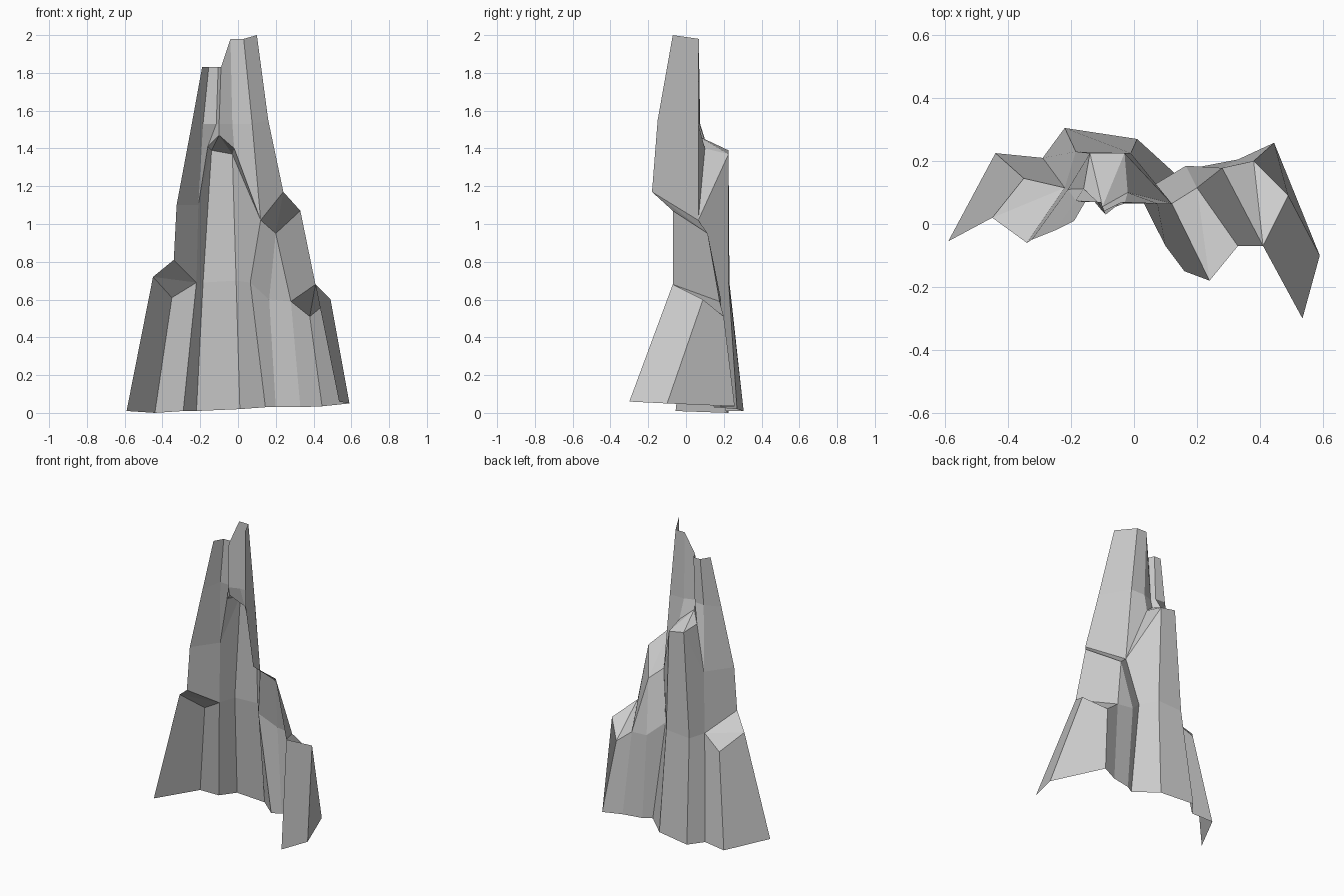
import bpy, bmesh

if "Cube" in bpy.data.objects:
    bpy.data.objects.remove(bpy.data.objects["Cube"])


def cliff(name, columns):
    """Loft flat rock faces between neighbouring ridge lines (left to right).
    A repeated point in a ridge closes that face to a triangle."""
    bm = bmesh.new()
    cache = {}

    def vert(p):
        if p not in cache:
            cache[p] = bm.verts.new(p)
        return cache[p]

    for a, b in zip(columns, columns[1:]):
        for i in range(len(a) - 1):
            ring = list(dict.fromkeys([a[i], a[i + 1], b[i + 1], b[i]]))
            if len(ring) > 2:
                bm.faces.new([vert(p) for p in ring])
    me = bpy.data.meshes.new(name)
    bm.to_mesh(me)
    bm.free()
    ob = bpy.data.objects.new(name, me)
    bpy.context.collection.objects.link(ob)
    return ob


def ledge(name, outer_left, outer_right, inner_right, inner_left):
    """Sloping ledge, folded from outer_left to inner_right."""
    cliff(name, [[outer_left, inner_left, inner_left],
                 [outer_left, inner_right, inner_right],
                 [outer_right, inner_right, inner_right]])


# Corners shared by several parts
left_in, left_back = (-.22, .115, .69), (-.34, -.06, .81)
left_out, left_front = (-.45, .02, .72), (-.35, .145, .61)
pillar_foot, pillar_mid = (-.22, .305, .01), (-.185, .23, .69)
pillar_l, pillar_r = (-.14, .225, 1.39), (-.03, .225, 1.37)
crown_l, crown_m, crown_r = (-.16, .112, 1.41), (-.1, .055, 1.47), (-.02, .1, 1.4)
left_ridge = (-.21, .11, 1.1)
mid_l, mid_front = (.12, .065, 1.02), (.2, .115, .95)
mid_out, mid_back = (.33, -.07, 1.07), (.24, -.18, 1.17)
low_l, low_front = (.28, .178, .59), (.38, .2, .51)
low_out, low_back = (.49, .09, .6), (.41, -.07, .68)
gully_l = [(.145, .147, .03), (.065, .125, .69), mid_l]
gully_r = [(.2, .18, .03), (.165, .185, .6), mid_front]

# Left buttress and its ledge
cliff("left_buttress", [
    [(-.59, -.055, .01), left_out],
    [(-.44, .225, 0), left_front],
    [(-.29, .21, .01), left_in],
    [pillar_foot, pillar_mid]])
ledge("left_ledge", left_in, left_front, left_out, left_back)

# Central pillar, its left flank and the gully on its right
cliff("central_pillar", [
    [pillar_foot, pillar_mid, pillar_l],
    [(.01, .27, .02), (-.01, .225, .7), pillar_r],
    gully_l, gully_r])
cliff("pillar_left_flank", [
    [left_in, left_ridge, crown_l],
    [pillar_mid, pillar_l, pillar_l]])
cliff("pillar_top", [
    [pillar_l, crown_l],
    [pillar_l, crown_m],
    [pillar_r, crown_m],
    [pillar_r, crown_r],
    [mid_l, crown_r]])

# Left spire
cliff("left_spire", [
    [left_back, (-.325, -.05, 1.1), (-.25, -.02, 1.5), (-.19, .01, 1.83)],
    [left_in, left_ridge, (-.185, .075, 1.53), (-.155, .07, 1.83)]])

# Notch between spires
cliff("spire_notch", [
    [left_ridge, (-.185, .075, 1.53), (-.155, .07, 1.83)],
    [crown_l, (-.115, .07, 1.53), (-.105, .07, 1.83)],
    [crown_m, (-.1, .04, 1.53), (-.09, .03, 1.83)],
    [crown_r, (-.03, .065, 1.53), (-.04, .07, 1.98)]])

# Right spire, the highest point
cliff("right_spire", [
    [crown_r, (-.03, .065, 1.53), (-.04, .07, 1.98)],
    [mid_l, (.075, .065, 1.53), (.03, .068, 1.98)],
    [mid_back, (.16, -.15, 1.55), (.1, -.07, 2.0)]])

# Right shoulder and its ledge
ledge("right_shoulder_ledge", mid_front, mid_out, mid_back, mid_l)
cliff("right_shoulder", [
    [gully_r[1], mid_front],
    [low_l, mid_front],
    [low_back, mid_out]])

# Right buttress and its ledge
cliff("right_buttress", [
    gully_r[:2],
    [(.33, .205, .03), low_l],
    [(.445, .258, .035), low_front],
    [(.59, -.1, .05), low_out],
    [(.535, -.3, .06), low_back]])
ledge("right_ledge", low_front, low_out, low_back, low_l)
